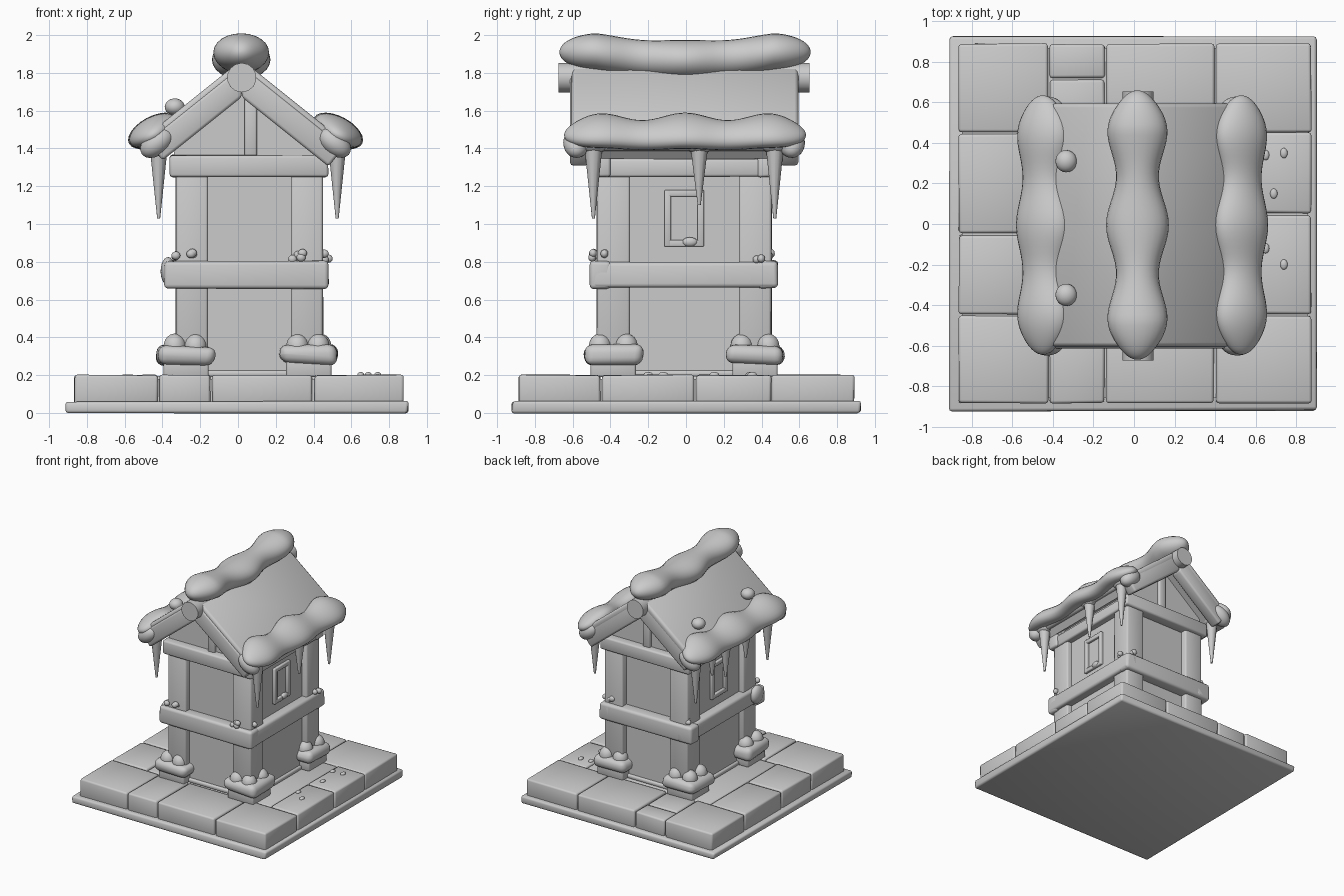
import bpy, bmesh, math, random
from mathutils import Vector, Matrix

if "Cube" in bpy.data.objects:
    bpy.data.objects.remove(bpy.data.objects["Cube"])

random.seed(4)
stone = bpy.data.materials.new("pale_grey")
stone.diffuse_color = (0.6, 0.6, 0.6, 1)
stone.use_nodes = True
stone.node_tree.nodes["Principled BSDF"].inputs["Base Color"].default_value = stone.diffuse_color

CX, CY = 0.06, -0.01                 # centre of the hut
POSTS_X, POSTS_Y = (-0.245, 0.365), (-0.385, 0.365)
RX, RZ, SLOPE = 0.02, 1.755, 0.8     # ridge position and roof pitch


def finish(name, bm, angle=35):
    bmesh.ops.recalc_face_normals(bm, faces=bm.faces)
    me = bpy.data.meshes.new(name)
    bm.to_mesh(me)
    bm.free()
    me.materials.append(stone)
    ob = bpy.data.objects.new(name, me)
    bpy.context.collection.objects.link(ob)
    bpy.ops.object.select_all(action='DESELECT')
    bpy.context.view_layer.objects.active = ob
    ob.select_set(True)
    bpy.ops.object.shade_smooth_by_angle(angle=math.radians(angle))
    return ob


def box(name, x, y, z, bevel=0.012, seg=2, rough=0.0):
    """Bevelled box from (min, max) pairs, with slightly uneven corners."""
    bm = bmesh.new()
    bmesh.ops.create_cube(bm, size=1)
    for v in bm.verts:
        v.co = Vector([(a + b) / 2 + c * (b - a) + random.uniform(-rough, rough)
                       for c, (a, b) in zip(v.co, (x, y, z))])
    if bevel:
        bmesh.ops.bevel(bm, geom=bm.edges[:], offset=bevel, segments=seg,
                        profile=0.5, affect='EDGES')
    return finish(name, bm, 50)


def prism(name, profile, y0, y1, bevel=0.012):
    """Extrude an x-z outline along y."""
    bm = bmesh.new()
    face = bm.faces.new([bm.verts.new((x, y0, z)) for x, z in profile])
    ext = bmesh.ops.extrude_face_region(bm, geom=[face])
    for v in ext['geom']:
        if isinstance(v, bmesh.types.BMVert):
            v.co.y = y1
    if bevel:
        bmesh.ops.bevel(bm, geom=bm.edges[:], offset=bevel, segments=2,
                        profile=0.5, affect='EDGES')
    return finish(name, bm, 50)


def blob(name, loc, scale, tilt=0.0):
    bm = bmesh.new()
    bmesh.ops.create_icosphere(bm, subdivisions=3, radius=1)
    m = Matrix.Translation(loc) @ Matrix.Rotation(tilt, 4, 'Y') @ Matrix.Diagonal((*scale, 1))
    bmesh.ops.transform(bm, matrix=m, verts=bm.verts)
    return finish(name, bm, 60)


def snow_roll(name, x, y0, y1, rx, rz, height, tilt=0.0, swell=0.17, rings=56, n=24):
    """Lumpy sausage of snow running along y, three swells long."""
    bm = bmesh.new()
    loops = []
    for i in range(rings + 1):
        t = -math.cos(math.pi * i / rings)
        y = (y0 + y1) / 2 + t * (y1 - y0) / 2
        end = max(1 - abs(t) ** 7, 0.0004) ** 0.5
        k = end * (1 - swell + swell * math.cos(t * 2 * math.pi * 1.38))
        kz = end * (1 - 0.3 * swell + 0.3 * swell * math.cos(t * 8.7))
        ring = []
        for j in range(n):
            a = 2 * math.pi * j / n
            px, pz = rx * k * math.cos(a), rz * kz * math.sin(a)
            ring.append(bm.verts.new((x + px * math.cos(tilt) + pz * math.sin(tilt), y,
                                      height(t) - px * math.sin(tilt) + pz * math.cos(tilt))))
        loops.append(ring)
    for a, b in zip(loops, loops[1:]):
        for j in range(n):
            bm.faces.new((a[j], a[(j + 1) % n], b[(j + 1) % n], b[j]))
    bm.faces.new(loops[0])
    bm.faces.new(loops[-1])
    return finish(name, bm, 60)


def cone(name, loc, r1, r2, depth, rot=None, sides=12):
    bm = bmesh.new()
    bmesh.ops.create_cone(bm, cap_ends=True, segments=sides, radius1=r1, radius2=r2, depth=depth)
    m = Matrix.Translation(loc) @ (rot or Matrix())
    bmesh.ops.transform(bm, matrix=m, verts=bm.verts)
    return finish(name, bm, 40)


# Paved base: low slab, core and separate paving blocks
box("base_slab", (-0.91, 0.9), (-0.92, 0.925), (0, 0.06), 0.015, rough=0.006)
box("base_core", (-0.85, 0.86), (-0.86, 0.87), (0.03, 0.18), 0)
box("paving_centre", (-0.535, 0.615), (-0.445, 0.45), (0.04, 0.195), 0.012)
columns = (-0.87, -0.42, -0.14, 0.4, 0.88)
for i in range(4):
    x = (columns[i] + 0.005, columns[i + 1] - 0.005)
    box("front_paving_block", x, (-0.885, -0.455), (0.04, 0.2), 0.014, rough=0.003)
    if i == 1:
        box("back_paving_block", x, (0.455, 0.71), (0.04, 0.198), 0.014, rough=0.003)
        box("back_paving_block", x, (0.72, 0.885), (0.04, 0.195), 0.014, rough=0.003)
    else:
        box("back_paving_block", x, (0.455, 0.89), (0.04, 0.2), 0.014, rough=0.003)
for y in ((-0.445, -0.055), (-0.045, 0.445)):
    box("left_paving_block", (-0.865, -0.545), y, (0.04, 0.2), 0.014, rough=0.003)
for y in ((-0.445, 0.045), (0.055, 0.45)):
    box("right_paving_block", (0.62, 0.875), y, (0.04, 0.2), 0.014, rough=0.003)
for x, y in ((0.65, 0.34), (0.69, 0.15), (0.74, 0.35), (0.65, -0.12), (0.74, -0.2)):
    blob("pebble", (x, y, 0.203), (0.018, 0.025, 0.013))

# Walls
box("wall_core", (-0.29, 0.405), (-0.42, 0.4), (0.15, 1.4), 0)
box("wall_foot_snow", (-0.31, 0.425), (-0.44, 0.42), (0.19, 0.225), 0.012)

# Corner posts on stone feet, with snow around them
for x in POSTS_X:
    for y in POSTS_Y:
        box("post", (x - 0.085, x + 0.085), (y - 0.088, y + 0.088), (0.2, 1.3), 0.014, rough=0.003)
        fx, fy = x + (0.01 if x > 0 else -0.03), y
        box("post_foot", (fx - 0.12, fx + 0.12), (fy - 0.12, fy + 0.12), (0.19, 0.3), 0.012)
        box("foot_snow", (fx - 0.153, fx + 0.153), (fy - 0.153, fy + 0.153), (0.255, 0.355),
            0.045, 4, rough=0.012)
        for dx, dy in ((0.05, -0.07), (-0.06, 0.06), (-0.06, -0.07), (0.06, 0.07)):
            blob("foot_snow_mound", (fx + dx, fy + dy, 0.35), (0.06, 0.06, 0.07))

# Middle and top beams on all four sides
for s in (-1, 1):
    y = CY + s * 0.44
    box("middle_cross_beam", (-0.39, 0.475), (y - 0.055, y + 0.055), (0.66, 0.805), 0.022, 3, 0.005)
    box("top_cross_beam", (-0.36, 0.475), (y - 0.05, y + 0.05), (1.25, 1.365), 0.014, rough=0.004)
    x = CX + s * 0.365
    box("middle_side_beam", (x - 0.055, x + 0.055), (-0.5, 0.485), (0.665, 0.8), 0.022, 3, 0.005)
    box("top_side_beam", (x - 0.04, x + 0.04), (-0.47, 0.45), (1.25, 1.345), 0.014, rough=0.004)
blob("beam_end_snow", (-0.37, -0.42, 0.75), (0.04, 0.07, 0.075))

# Small tufts resting on the middle beam
for x, y in ((-0.28, -0.48), (0.33, -0.48), (0.43, -0.42), (0.43, 0.38), (-0.3, 0.43), (0.36, 0.44)):
    for k in range(4):
        blob("beam_tuft", (x + random.uniform(-0.05, 0.05), y + random.uniform(-0.02, 0.02),
                           0.82 + random.uniform(-0.01, 0.03)), (0.024, 0.02, 0.022))

# Side windows: raised frame around a sunken pane
for s in (-1, 1):
    x = 0.405 if s > 0 else -0.29
    out = tuple(sorted((x - s * 0.02, x + s * 0.022)))
    for y, z in (((-0.115, -0.08), (0.88, 1.18)), ((0.06, 0.095), (0.88, 1.18)),
                 ((-0.1, 0.08), (1.145, 1.18)), ((-0.1, 0.08), (0.88, 0.915))):
        box("window_frame", out, y, z, 0.006)
blob("sill_snow", (0.42, 0.02, 0.905), (0.02, 0.04, 0.025))

# Gables with struts
gable = [(-0.34, 1.33), (0.44, 1.33), (0.44, 1.4), (RX, 1.72), (-0.34, 1.45)]
for s in (-1, 1):
    y = CY + s * 0.4
    prism("gable_wall", gable, y - 0.025, y + 0.025, 0)
    box("gable_strut", (0.035, 0.1), (y - 0.05, y + 0.05), (1.34, 1.68), 0.01)

# Rafters, roof boards and snow cover, one slope per side
norm = math.hypot(1, SLOPE)
ridge_snow_tilt = math.atan(SLOPE)


def band(side, low, high, run):
    """Sloped strip between two offsets from the rafter centre line."""
    a, b = low * norm, high * norm
    nx, nz = side * SLOPE / norm, 1 / norm
    foot = Vector((RX + side * run, RZ - run * SLOPE))
    return [(RX, RZ + a), (RX, RZ + b),
            (foot.x + nx * high, foot.y + nz * high), (foot.x + nx * low, foot.y + nz * low)]


for side, run in ((-1, 0.46), (1, 0.5)):
    for s in (-1, 1):
        yc = CY + s * 0.555
        prism("rafter", band(side, -0.065, 0.065, run), yc - 0.05, yc + 0.05, 0.016)
        # short rail end under the eaves
        x = RX + side * (run - 0.03)
        blob("rafter_end_snow", (x + side * 0.02, CY + s * 0.57, 1.43), (0.1, 0.07, 0.065),
             side * ridge_snow_tilt)
    prism("roof_boards", band(side, -0.03, 0.05, run - 0.02), -0.57, 0.56, 0)
    prism("roof_snow", band(side, 0.03, 0.09, run), -0.605, 0.595, 0.02)
    # lumpy eave snow
    ex = RX + side * (run + 0.01)
    snow_roll("eave_snow", ex, -0.645, 0.635, 0.145, 0.075,
              lambda t: 1.482 + 0.012 * math.cos(t * 9), side * 0.5, 0.13)

# Ridge log and its snow
cone("ridge_log", (RX, CY, 1.775), 0.078, 0.078, 1.33, Matrix.Rotation(math.pi / 2, 4, 'X'), 14)
snow_roll("ridge_snow", 0.017, -0.67, 0.66, 0.155, 0.105,
          lambda t: 1.87 + 0.04 * min(1, abs(t) * 1.4) ** 2 - 0.012 * (t > 2), 0, 0.16)

# Snowballs lying on the left slope
for y in (0.31, -0.35):
    blob("snowball", (-0.335, y, 1.62), (0.053, 0.055, 0.045))

# Icicles as (y, tip height) under each eave
for x, spikes in ((0.525, ((-0.49, 1.03), (0.07, 1.1), (0.47, 1.03))),
                  (-0.42, ((-0.49, 1.03), (-0.2, 1.16), (0.07, 1.1), (0.25, 1.18), (0.47, 1.03)))):
    for y, tip in spikes:
        depth = 1.45 - tip
        cone("icicle", (x, y, tip + depth / 2), 0.008, 0.052, depth)
        blob("icicle_root", (x, y, 1.42), (0.06, 0.085, 0.045))
